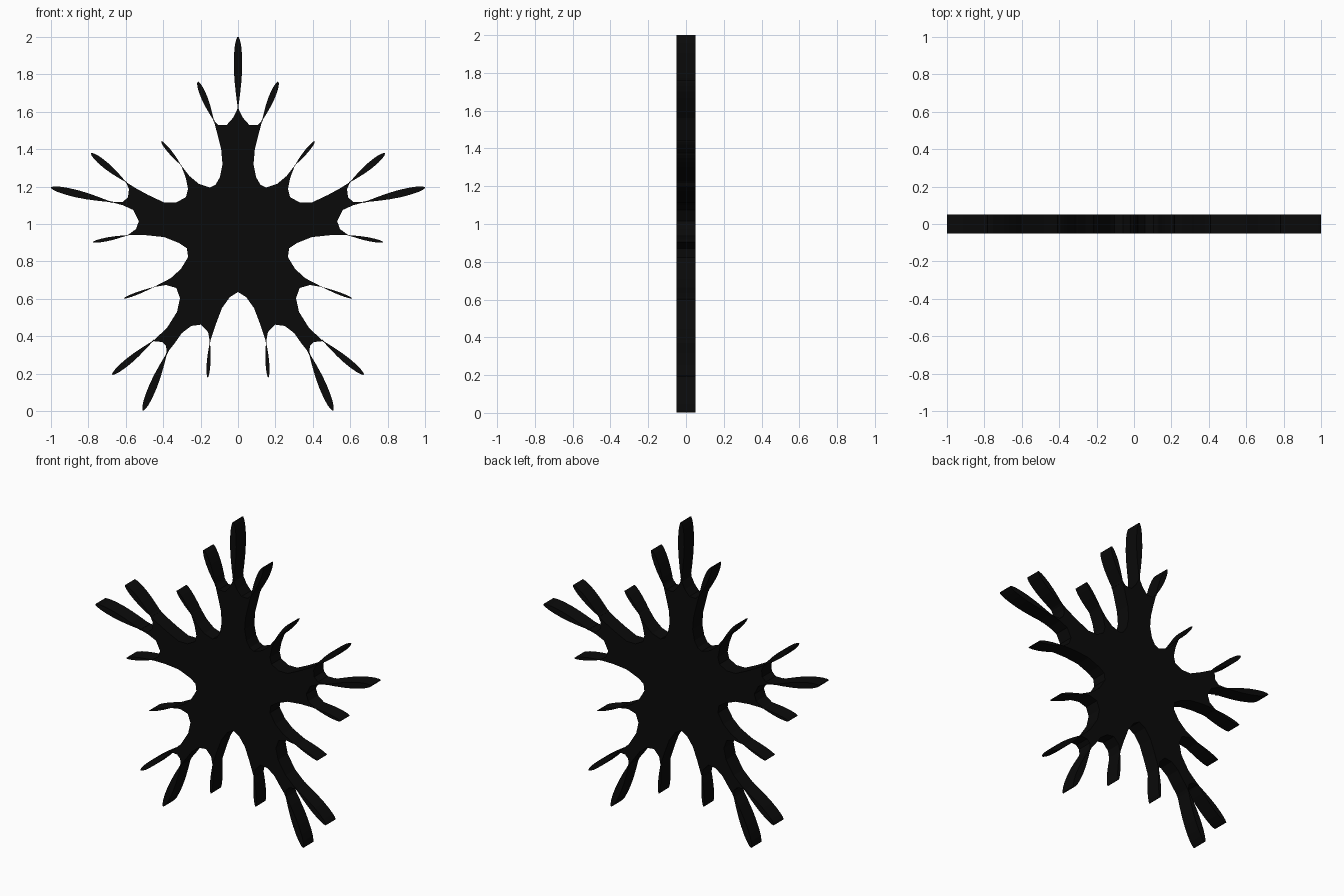
import bpy, bmesh
from mathutils import Vector

DEPTH = 0.05  # half thickness along y

ink = bpy.data.materials.new("black_ink")
ink.diffuse_color = (0.003, 0.003, 0.003, 1)


def prism(name, outline):
    """Extrude a flat x/z outline through the slab thickness."""
    bm = bmesh.new()
    face = bm.faces.new([bm.verts.new((x, -DEPTH, z)) for x, z in outline])
    ext = bmesh.ops.extrude_face_region(bm, geom=[face], use_keep_orig=True)
    moved = [v for v in ext["geom"] if isinstance(v, bmesh.types.BMVert)]
    bmesh.ops.translate(bm, verts=moved, vec=(0, 2 * DEPTH, 0))
    bmesh.ops.recalc_face_normals(bm, faces=bm.faces)
    mesh = bpy.data.meshes.new(name)
    bm.to_mesh(mesh)
    bm.free()
    mesh.materials.append(ink)
    obj = bpy.data.objects.new(name, mesh)
    bpy.context.collection.objects.link(obj)
    return obj


def droplet(name, base, tip, width):
    """Slim drop: pinched at the base, widest past the middle, blunt tip."""
    a, b = Vector(base), Vector(tip)
    side = Vector((a.y - b.y, b.x - a.x)).normalized() * width / 2
    shape = [(-0.03, .2), (.03, .12), (.2, .5), (.4, .85), (.58, 1),
             (.75, .95), (.88, .75), (.96, .45), (1, .15)]
    left = [a.lerp(b, t) + side * w for t, w in shape]
    right = [a.lerp(b, t) - side * w for t, w in reversed(shape)]
    return prism(name, left + right)


# Right half of the central splat, top to bottom
half = [
    (0, 1.62), (.027, 1.567), (.06, 1.53), (.105, 1.53), (.13, 1.555),
    (.11, 1.48), (.09, 1.40), (.083, 1.32), (.097, 1.25), (.12, 1.21),
    (.15, 1.195), (.21, 1.215), (.26, 1.257), (.305, 1.315),
    (.28, 1.25), (.267, 1.187), (.278, 1.144), (.33, 1.115), (.395, 1.115),
    (.48, 1.155), (.55, 1.193), (.60, 1.225),
    (.583, 1.187), (.588, 1.144), (.615, 1.118), (.68, 1.118),
    (.615, 1.10), (.56, 1.075), (.53, 1.016), (.545, .973), (.59, .94),
    (.49, .94), (.395, .93), (.315, .898), (.273, .87), (.267, .823),
    (.305, .76), (.36, .71), (.45, .663),
    (.385, .674), (.33, .658), (.31, .604), (.326, .53), (.38, .444),
    (.455, .374), (.406, .369), (.385, .348), (.38, .31),
    (.342, .358), (.30, .417), (.25, .455), (.198, .462), (.16, .422),
    (.15, .369), (.118, .465), (.086, .55), (.043, .61), (0, .636)]
prism("splat_body", half + [(-x, z) for x, z in reversed(half[1:-1])])

# Droplets: base, tip, width
droplet("top_droplet", (0, 1.62), (0, 2.0), .045)
drops = [
    ((.13, 1.555), (.215, 1.76), .033),
    ((.305, 1.315), (.41, 1.442), .02),
    ((.60, 1.225), (.785, 1.378), .035),
    ((.68, 1.118), (.999, 1.195), .04),
    ((.59, .94), (.775, .903), .02),
    ((.45, .663), (.61, .602), .014),
    ((.455, .374), (.672, .195), .035),
    ((.38, .31), (.508, .003), .043),
    ((.15, .369), (.162, .18), .02)]
for i, (base, tip, width) in enumerate(drops):
    for s, label in ((1, "right"), (-1, "left")):
        droplet(f"{label}_droplet_{i + 1}", (s * base[0], base[1]),
                (s * tip[0], tip[1]), width)
